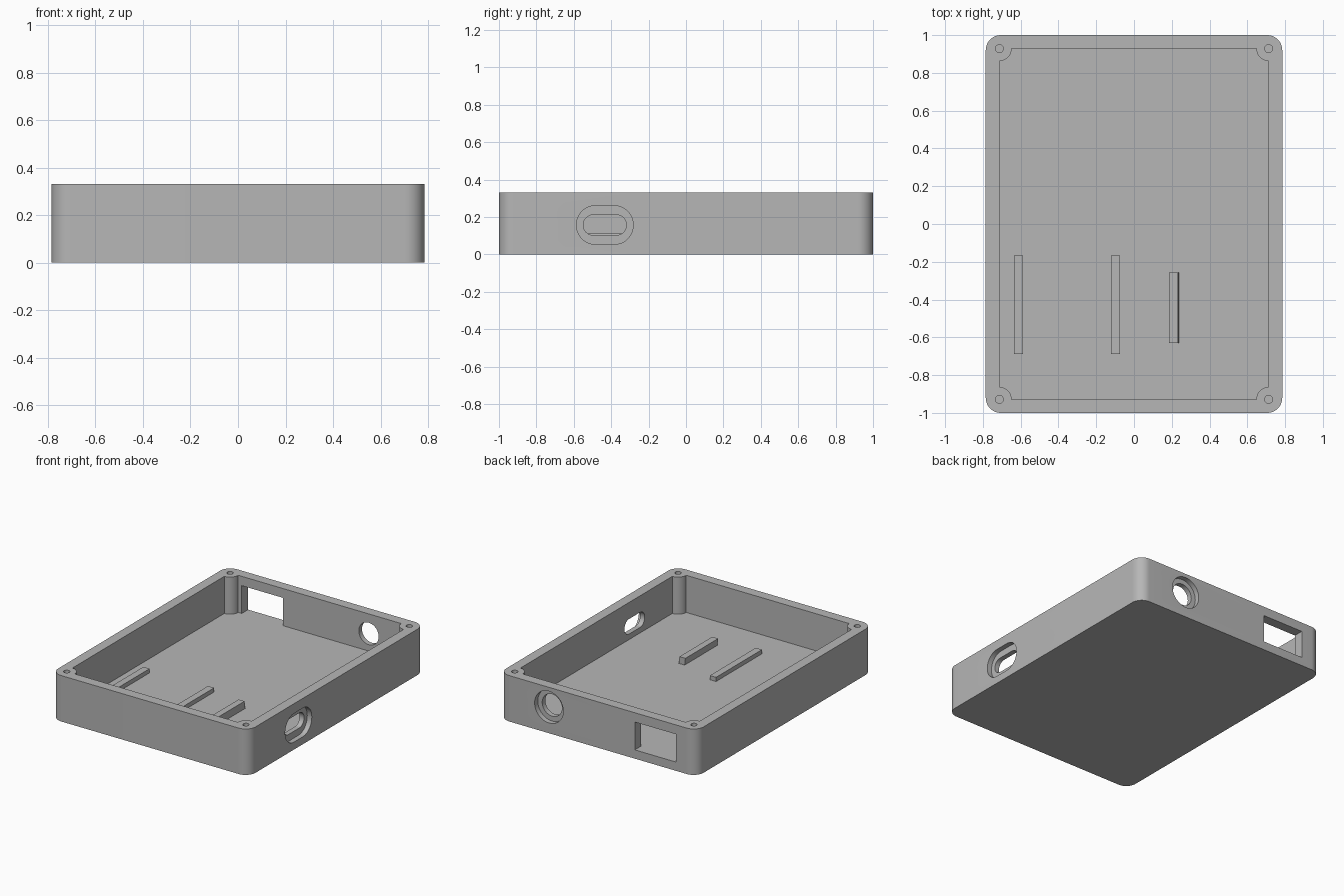
import bpy
import bmesh
from math import sin, cos, pi, radians
from mathutils import Matrix

if "Cube" in bpy.data.objects:
    bpy.data.objects.remove(bpy.data.objects["Cube"], do_unlink=True)

HALF_X, HALF_Y, HEIGHT = 0.785, 1.0, 0.33
WALL, FLOOR = 0.072, 0.063
IN_X, IN_Y = HALF_X - WALL, HALF_Y - WALL
BOSS = 0.065
RECESS = 0.036

grey = bpy.data.materials.new("Light grey plastic")
grey.use_nodes = True
colour = (0.47, 0.47, 0.47, 1)
grey.diffuse_color = colour
grey.node_tree.nodes["Principled BSDF"].inputs["Base Color"].default_value = colour


def arc(cx, cy, r, start, end, steps=12):
    return [(cx + r * cos(start + (end - start) * i / steps),
             cy + r * sin(start + (end - start) * i / steps)) for i in range(steps + 1)]


def rounded(hx, hy, r, cx=0, cy=0):
    """Outline of a rectangle with round corners."""
    points = []
    for i, (sx, sy) in enumerate([(1, 1), (-1, 1), (-1, -1), (1, -1)]):
        points += arc(cx + sx * (hx - r), cy + sy * (hy - r), r, i * pi / 2, (i + 1) * pi / 2)
    return points


def circle(cx, cy, r):
    return arc(cx, cy, r, 0, 2 * pi, 48)[:-1]


def rectangle(x0, x1, y0, y1):
    return [(x0, y0), (x1, y0), (x1, y1), (x0, y1)]


def prism(name, outline, low, high, axis="z", lean=0):
    """Extrude an outline along an axis; x and y prisms take (y, z) and (x, z) outlines."""
    place = {"z": lambda a, b, d: (a, b, d),
             "x": lambda a, b, d: (d, a, b),
             "y": lambda a, b, d: (a, d, b)}[axis]
    bm = bmesh.new()
    bottom = [bm.verts.new(place(a, b, low)) for a, b in outline]
    top = [bm.verts.new(place(a + lean, b, high)) for a, b in outline]
    bm.faces.new(bottom)
    bm.faces.new(top)
    for i in range(len(outline)):
        j = (i + 1) % len(outline)
        bm.faces.new((bottom[i], bottom[j], top[j], top[i]))
    bmesh.ops.remove_doubles(bm, verts=bm.verts, dist=1e-5)
    bmesh.ops.recalc_face_normals(bm, faces=bm.faces)
    mesh = bpy.data.meshes.new(name)
    bm.to_mesh(mesh)
    bm.free()
    mesh.materials.append(grey)
    obj = bpy.data.objects.new(name, mesh)
    bpy.context.collection.objects.link(obj)
    return obj


def cut(target, cutter):
    mod = target.modifiers.new("Cut", "BOOLEAN")
    mod.operation = "DIFFERENCE"
    mod.solver = "EXACT"
    mod.object = cutter
    bpy.context.view_layer.objects.active = target
    bpy.ops.object.modifier_apply(modifier=mod.name)
    bpy.data.objects.remove(cutter, do_unlink=True)


# Tray with a cavity that leaves a round screw boss in each corner
tray = prism("enclosure_tray", rounded(HALF_X, HALF_Y, 0.08), 0, HEIGHT)
cavity = []
for i, (sx, sy) in enumerate([(1, 1), (-1, 1), (-1, -1), (1, -1)]):
    turn = i * pi / 2
    cavity += arc(sx * IN_X, sy * IN_Y, BOSS, turn + 1.5 * pi, turn + pi)
cut(tray, prism("cavity_cutter", cavity, FLOOR, HEIGHT + 0.1))

# Screw holes
for sx in (-1, 1):
    for sy in (-1, 1):
        cut(tray, prism("screw_cutter", circle(sx * IN_X, sy * IN_Y, 0.021), 0.1, HEIGHT + 0.1))

# Side slot with its outer recess
cut(tray, prism("slot_cutter", rounded(0.115, 0.054, 0.053, -0.434, 0.157), 0.6, 0.9, "x"))
cut(tray, prism("slot_recess_cutter", rounded(0.151, 0.103, 0.1, -0.434, 0.157),
                HALF_X - RECESS, 0.9, "x"))

# Back round port with its outer recess, and the square port
cut(tray, prism("port_cutter", circle(0.39, 0.188, 0.079), 0.85, 1.1, "y"))
cut(tray, prism("port_recess_cutter", circle(0.39, 0.188, 0.114), HALF_Y - RECESS, 1.1, "y"))
cut(tray, prism("square_port_cutter", rectangle(-0.62, -0.293, FLOOR, 0.263), 0.85, 1.1, "y"))

# Board support ribs on the floor
ribs = [
    prism("right_rib", rectangle(-0.636, -0.587, -0.689, -0.167), FLOOR - 0.01, 0.093),
    prism("middle_rib", rectangle(-0.122, -0.073, -0.689, -0.167), FLOOR - 0.01, 0.093),
    prism("left_rib", rectangle(0.192, 0.239, -0.63, -0.257), FLOOR - 0.01, 0.113, lean=-0.007),
]

# Smooth the round walls and keep the edges sharp
bpy.ops.object.select_all(action="DESELECT")
for obj in [tray] + ribs:
    obj.select_set(True)
bpy.context.view_layer.objects.active = tray
bpy.ops.object.shade_smooth_by_angle(angle=radians(30))
